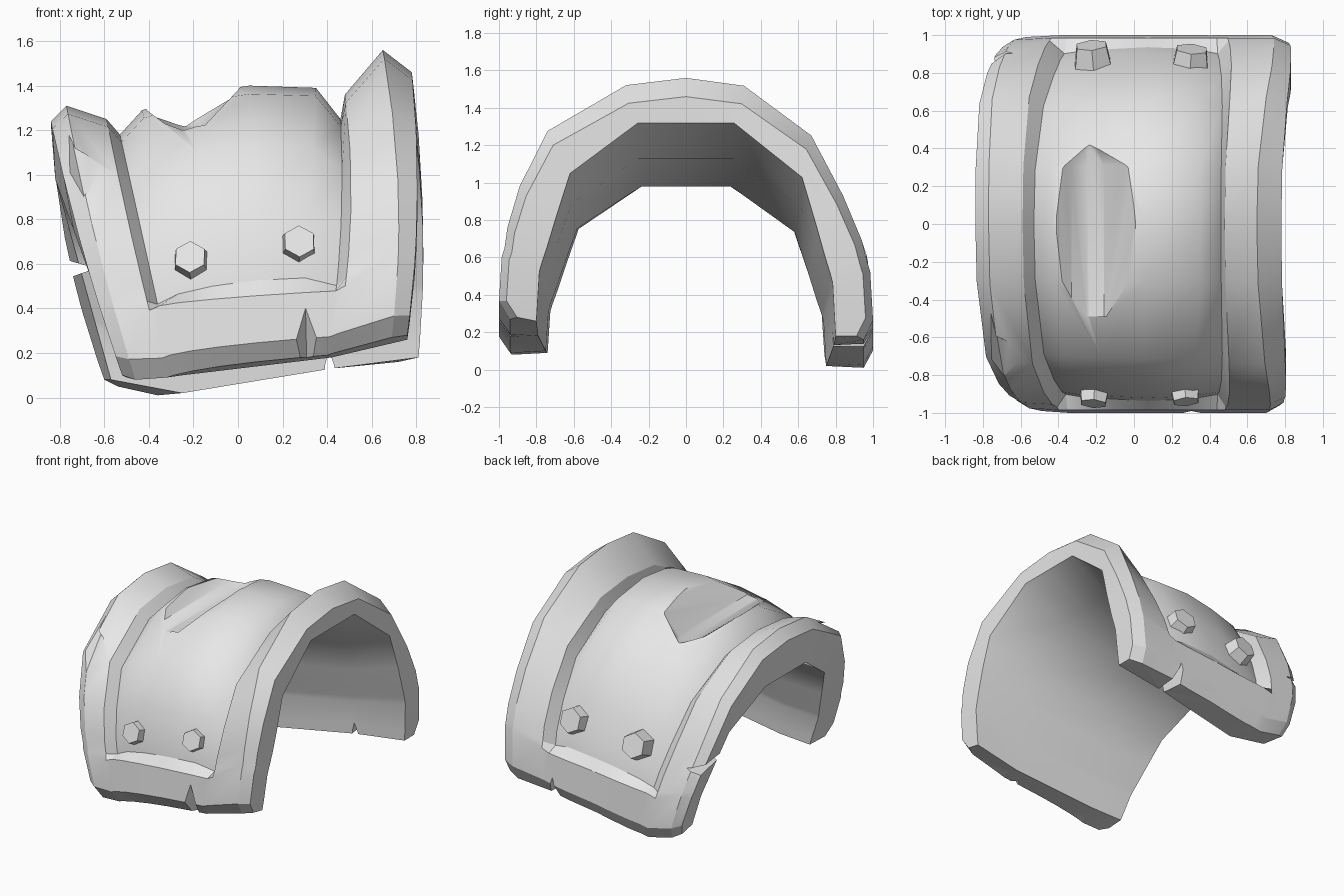
import bpy, bmesh, math
from mathutils import Vector

if "Cube" in bpy.data.objects:
    bpy.data.objects.remove(bpy.data.objects["Cube"])

steel = bpy.data.materials.new("plain grey metal")
steel.diffuse_color = (0.8, 0.8, 0.8, 1)
steel.use_nodes = True
steel.node_tree.nodes["Principled BSDF"].inputs["Base Color"].default_value = steel.diffuse_color


def make(name, bm):
    bmesh.ops.recalc_face_normals(bm, faces=bm.faces)
    me = bpy.data.meshes.new(name)
    bm.to_mesh(me)
    bm.free()
    ob = bpy.data.objects.new(name, me)
    bpy.context.collection.objects.link(ob)
    me.materials.append(steel)
    return ob


def select(ob):
    bpy.ops.object.select_all(action='DESELECT')
    ob.select_set(True)
    bpy.context.view_layer.objects.active = ob


# Outer columns from left rim to right rim:
# top x, top z, front-bottom x, z, back-bottom x, z, half depth, sideways bulge
OUTER = [
    (-.84, 1.24, -.52, .10, -.60, .08, .95, -.02),
    (-.77, 1.31, -.46, .08, -.54, .05, .99, -.02),
    (-.59, 1.25, -.32, .09, -.36, .01, 1.0, -.01),
    (-.53, 1.18, -.29, .10, -.30, .02, .93, 0),
    (-.43, 1.29, -.20, .12, -.20, .03, .945, 0),
    (-.20, 1.36, -.08, .14, -.08, .05, .955, 0),
    (.05, 1.40, .08, .16, .08, .08, .965, 0),
    (.35, 1.39, .28, .18, .30, .11, .955, 0),
    (.46, 1.25, .40, .19, .40, .13, .93, .03),
    (.48, 1.36, .43, .20, .45, .14, 1.0, .05),
    (.65, 1.56, .69, .27, .72, .16, 1.0, .05),
    (.78, 1.46, .76, .28, .81, .18, .96, .035)]
# Inner columns, right to left
INNER = [
    (.78, 1.32, .76, .26, .81, .18, .80, .035),
    (.45, 1.13, .42, .18, .42, .13, .79, 0),
    (-.40, .98, -.25, .10, -.25, .02, .75, 0),
    (-.82, .98, -.50, .09, -.57, .08, .74, 0)]
# Arch rows: outer depth (front, back) and height fraction, inner depth and height fraction
ARCH = [(.94, .95, 0, 1, 0), (1, 1, .075, .995, .06), (.985, .985, .26, .98, .25),
        (.97, .97, .295, .965, .29), (.955, .94, .38, .93, .37),
        (.89, .84, .55, .87, .52), (.74, .67, .78, .775, .745),
        (.32, .31, .97, .32, 1), (0, 0, 1, 0, 1)]


def point(col, fy, fz, side, border):
    xt, zt, xf, zf, xb, zb, w, bulge = col
    x0, z0 = (xf, zf) if side < 0 else (xb, zb)
    if side > 0 and bulge < 0:
        bulge *= 2.3
    if border:                       # bottom hem stands proud of the panel
        w, zt = 1.0, 1.30
    return (x0 + (xt - x0) * fz + bulge * 4 * fz * (1 - fz),
            side * w * fy, z0 + (zt - z0) * fz)


# Shell: one closed ring per arch row, bridged, capped at both hems
bm = bmesh.new()
rings = []
rows = [(i, -1) for i in range(9)] + [(i, 1) for i in range(7, -1, -1)]
for i, side in rows:
    front, back, oz, iy, iz = ARCH[i]
    oy = front if side < 0 else back
    ring = [point(c, oy, oz, side, i < 3 and 3 <= j <= 8) for j, c in enumerate(OUTER)]
    ring += [point(c, iy, iz, side, False) for c in INNER]
    rings.append([bm.verts.new(p) for p in ring])
n = len(rings[0])
for a, b in zip(rings, rings[1:]):
    for j in range(n):
        k = (j + 1) % n
        bm.faces.new((a[j], a[k], b[k], b[j]))
caps = [bm.faces.new(rings[0]), bm.faces.new(rings[-1])]
bmesh.ops.triangulate(bm, faces=caps)

# Crisp edges along the rims, hems and panel outline
for r, (i, side) in enumerate(rows):
    for j in range(n):
        if r + 1 < len(rows) and (j in (0, 1, 10, 11, 12, 15)
                                  or j in (2, 3, 8, 9) and 2 <= r <= 13):
            bm.edges.get((rings[r][j], rings[r + 1][j])).smooth = False
        if i == 0 or i == 1 and j < 11 or i in (2, 3) and 2 <= j <= 8:
            bm.edges.get((rings[r][j], rings[r][(j + 1) % n])).smooth = False
shell = make("armour_shell", bm)


# Battle damage: convex cutters
def cut(points):
    bm = bmesh.new()
    for p in points:
        bm.verts.new(p)
    bmesh.ops.convex_hull(bm, input=bm.verts)
    tool = make("damage_cutter", bm)
    tool.hide_render = True
    mod = shell.modifiers.new("damage", 'BOOLEAN')
    mod.operation, mod.solver, mod.object = 'DIFFERENCE', 'EXACT', tool
    select(shell)
    bpy.ops.object.modifier_apply(modifier=mod.name)
    bpy.data.objects.remove(tool)


# top gouge
cut([(x, y, z) for y in (-.49, .31) for x, z in
     ((-.46, 1.5), (-.41, 1.29), (-.33, 1.23), (-.25, 1.20), (-.16, 1.21), (0, 1.38), (.08, 1.5))]
    + [(-.24, .43, 1.22), (-.24, .43, 1.5)])
# front hem nick
cut([(.19, -1.05, .1), (.44, -1.05, .1), (.30, -1.05, .54), (.31, -.86, .1)])
# back hem nick
cut([(.33, 1.05, 0), (.50, 1.05, 0), (.40, 1.05, .28), (.41, .7, 0), (.41, .7, .19)])
# slit in the left rim at the back
cut([(x, y, z) for y in (.6, 1.1) for x, z in ((-.95, .67), (-.95, .47), (-.64, .58))])
# chip on the left rim at the front
cut([(-.75, -.45, 1.18), (-.60, -.77, 1.0), (-.69, -.80, .90), (-1.0, -.9, 1.1)])

select(shell)
bpy.ops.object.shade_smooth_by_angle(angle=math.radians(50), keep_sharp_edges=True)

# Hexagonal rivets
for name, x, y, z, r in (("front_left_rivet", -.21, -.885, .61, .095),
                         ("front_right_rivet", .27, -.875, .68, .095),
                         ("back_left_rivet", -.22, .88, .63, .115),
                         ("back_right_rivet", .30, .86, .67, .115)):
    bm = bmesh.new()
    bmesh.ops.create_cone(bm, cap_ends=True, segments=6, radius1=r, radius2=r * .78, depth=.14)
    ob = make(name, bm)
    ob.location = (x, y, z)
    normal = Vector((.08 if x > 0 else -.08, math.copysign(1, y), .33))
    ob.rotation_euler = normal.to_track_quat('Z', 'Y').to_euler()
